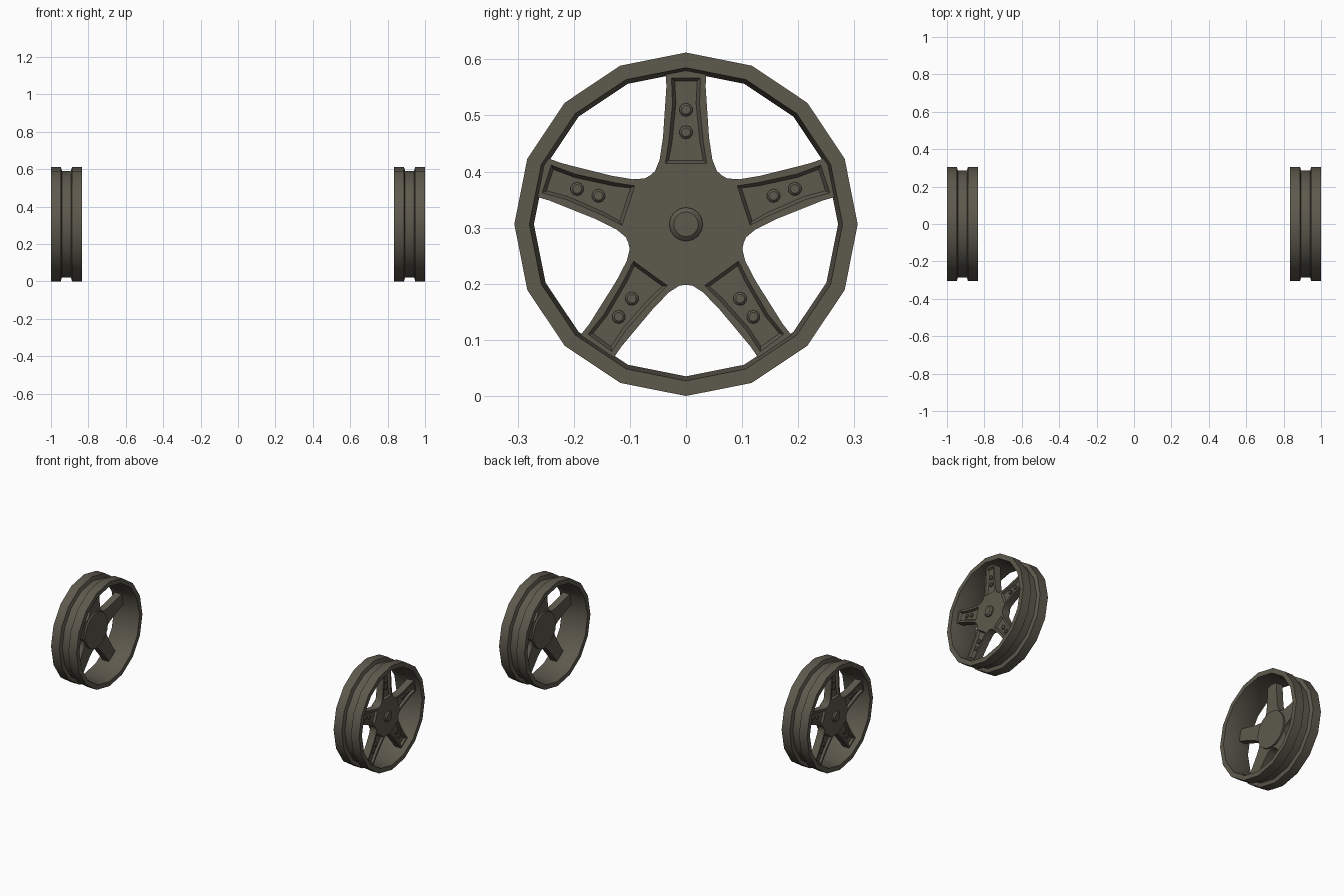
import bpy, bmesh, math
from mathutils import Vector

if "Cube" in bpy.data.objects:
    bpy.data.objects.remove(bpy.data.objects["Cube"], do_unlink=True)

RADIUS, HALF_WIDTH = 0.306, 0.0825
MID_X = 1 - HALF_WIDTH
SPOKES = 5

paint = bpy.data.materials.new("olive_metal")
paint.use_nodes = True
colour = (0.11, 0.1, 0.075, 1)
paint.diffuse_color = colour
paint.node_tree.nodes["Principled BSDF"].inputs["Base Color"].default_value = colour


def place(u, side, up, angle=0.0):
    """Wheel coordinates: u outward along the axle, up along a spoke turned by angle."""
    c, s = math.cos(angle), math.sin(angle)
    return Vector((MID_X + u, side * c + up * s, up * c - side * s + RADIUS))


def make_object(name, bm):
    bmesh.ops.recalc_face_normals(bm, faces=bm.faces)
    mesh = bpy.data.meshes.new(name)
    bm.to_mesh(mesh)
    bm.free()
    mesh.materials.append(paint)
    obj = bpy.data.objects.new(name, mesh)
    bpy.context.collection.objects.link(obj)
    return obj


def finish(obj):
    """Smooth the gentle edges and repeat the part on the other wheel."""
    bpy.ops.object.select_all(action='DESELECT')
    obj.select_set(True)
    bpy.context.view_layer.objects.active = obj
    bpy.ops.object.shade_smooth_by_angle(angle=math.radians(30))
    mirror = obj.modifiers.new("other_wheel", 'MIRROR')
    mirror.use_mirror_merge = False


def loft(bm, loops, cap=True):
    """Join equal loops of points with quads; cap the ends or close the ring."""
    rings = [[bm.verts.new(p) for p in loop] for loop in loops]
    pairs = list(zip(rings, rings[1:]))
    if cap:
        bm.faces.new(rings[0])
        bm.faces.new(rings[-1])
    else:
        pairs.append((rings[-1], rings[0]))
    for a, b in pairs:
        for i in range(len(a)):
            j = (i + 1) % len(a)
            bm.faces.new((a[i], a[j], b[j], b[i]))


def lathe(bm, profile, sides, centre=(0, 0), angle=0.0, cap=True):
    """Turn (u, radius) points about an axis parallel to the axle."""
    turns = [math.tau * i / sides for i in range(sides)]
    loft(bm, [[place(u, centre[0] + r * math.sin(t), centre[1] + r * math.cos(t), angle)
               for t in turns] for u, r in profile], cap)


def spoke_angles():
    return [math.tau * i / SPOKES for i in range(SPOKES)]


# Rim: channelled ring with two flanges
half = [(0.0, 0.271), (0.035, 0.271), (HALF_WIDTH, 0.279), (HALF_WIDTH, RADIUS),
        (0.03, RADIUS), (0.024, 0.285)]
profile = half + [(-u, r) for u, r in reversed(half[1:])]
bm = bmesh.new()
lathe(bm, profile, 16, cap=False)
finish(make_object("rim", bm))

# Spoke star: one outline with flared spoke roots
edge = [(0.055, 0.095), (0.047, 0.115), (0.041, 0.155), (0.035, 0.245), (0.036, 0.274)]
FRONT, BACK, FLOOR = 0.052, 0.01, 0.04


def star(u):
    points = []
    for a in spoke_angles():
        points += [place(u, -w, r, a) for w, r in edge]
        points += [place(u, w, r, a) for w, r in reversed(edge)]
        points.append(place(u, 0, 0.108, a + math.pi / SPOKES))
    return points


bm = bmesh.new()
loft(bm, [star(BACK), star(FRONT)])
spokes = make_object("spokes", bm)

# Sloped pockets sunk into the spoke fronts
pocket = [(0.037, 0.108), (0.031, 0.145), (0.024, 0.215), (0.026, 0.261)]


def pocket_loop(u, inset, angle):
    lo, hi = pocket[0][1], pocket[-1][1]
    side = [(w - inset, min(max(r, lo + inset), hi - inset)) for w, r in pocket]
    return [place(u, w, r, angle) for w, r in side] + \
           [place(u, -w, r, angle) for w, r in reversed(side)]


bm = bmesh.new()
for a in spoke_angles():
    loft(bm, [pocket_loop(FLOOR, 0.006, a), pocket_loop(FRONT, 0, a),
              pocket_loop(FRONT + 0.01, 0, a)])
cutter = make_object("pocket_cutter", bm)
cutter.hide_render = True
cut = spokes.modifiers.new("pockets", 'BOOLEAN')
cut.operation = 'DIFFERENCE'
cut.solver = 'EXACT'
cut.object = cutter
bpy.context.view_layer.objects.active = spokes
bpy.ops.object.modifier_apply(modifier=cut.name)
bpy.data.objects.remove(cutter, do_unlink=True)
finish(spokes)

# Bolts: two in each pocket
bm = bmesh.new()
for a in spoke_angles():
    for r in (0.164, 0.204):
        lathe(bm, [(FLOOR - 0.004, 0.012), (FLOOR + 0.005, 0.012), (FLOOR + 0.009, 0.008)],
              10, (0, r), a)
finish(make_object("spoke_bolts", bm))

# Hub back plate and chamfered front cap
bm = bmesh.new()
lathe(bm, [(0.0, 0.104), (0.02, 0.104)], 20)
finish(make_object("hub_back", bm))

bm = bmesh.new()
lathe(bm, [(FRONT - 0.005, 0.03), (FRONT + 0.008, 0.03), (FRONT + 0.015, 0.022)], 16)
finish(make_object("hub_cap", bm))
